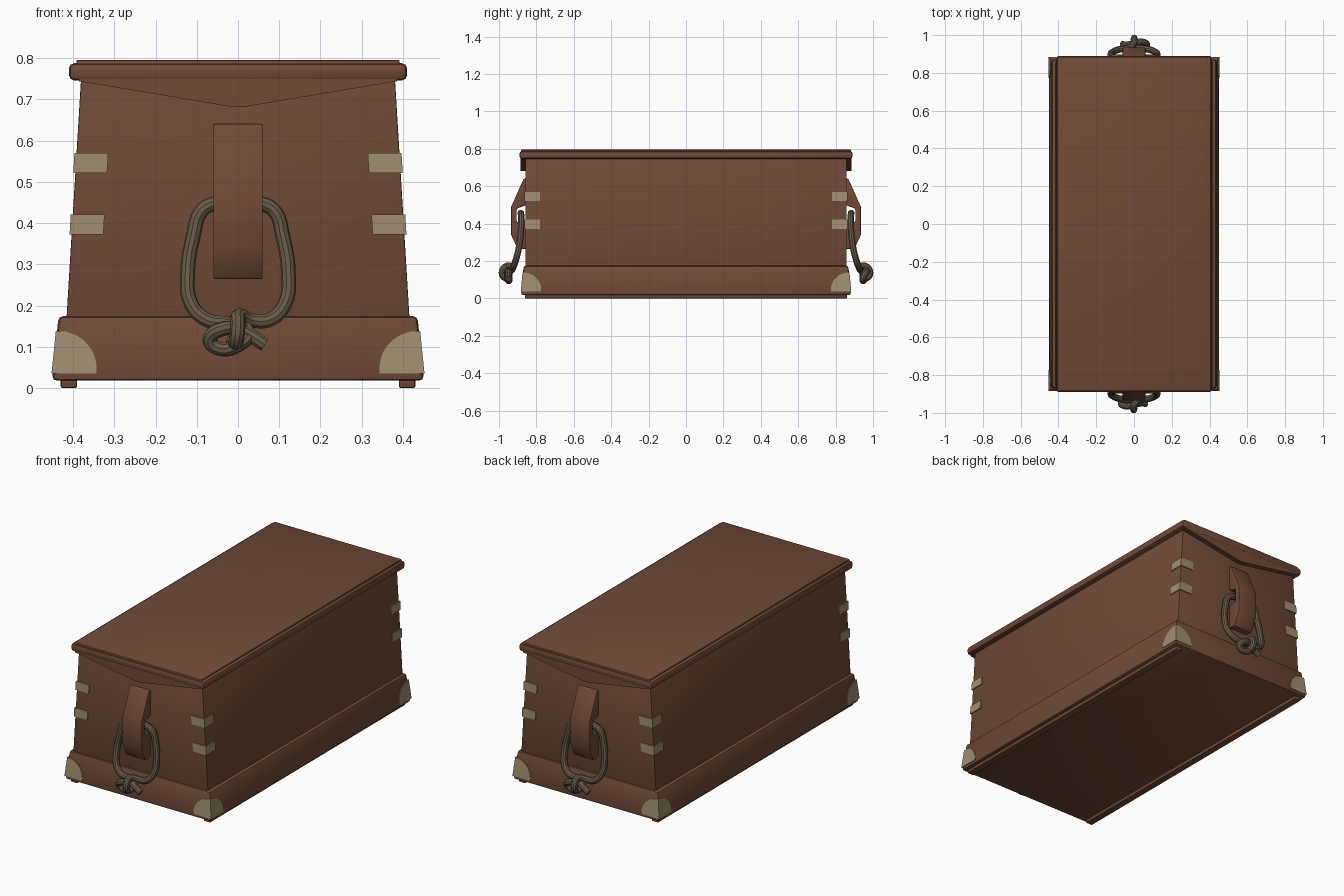
import bpy, bmesh, math

if "Cube" in bpy.data.objects:
    bpy.data.objects.remove(bpy.data.objects["Cube"], do_unlink=True)


def material(name, rgb):
    m = bpy.data.materials.new(name)
    m.use_nodes = True
    m.diffuse_color = (*rgb, 1)
    bsdf = m.node_tree.nodes["Principled BSDF"]
    bsdf.inputs["Base Color"].default_value = (*rgb, 1)
    bsdf.inputs["Roughness"].default_value = 0.8
    return m


WOOD = material("brown wood", (0.162, 0.069, 0.04))
BRASS = material("pale brass", (0.35, 0.275, 0.165))
ROPE = material("tan rope", (0.14, 0.105, 0.07))


def finish(ob, bevel=0.0, segments=2):
    """Apply an optional bevel, then smooth shading with sharp edges kept."""
    bpy.ops.object.select_all(action="DESELECT")
    ob.select_set(True)
    bpy.context.view_layer.objects.active = ob
    if bevel:
        mod = ob.modifiers.new("Bevel", "BEVEL")
        mod.width, mod.segments = bevel, segments
        bpy.ops.object.modifier_apply(modifier=mod.name)
    bpy.ops.object.shade_smooth_by_angle(angle=math.radians(35))


def add_prism(bm, near, far):
    """Close two matching outlines into a solid."""
    a = [bm.verts.new(p) for p in near]
    b = [bm.verts.new(p) for p in far]
    bm.faces.new(a)
    bm.faces.new(b[::-1])
    for i in range(len(a)):
        j = (i + 1) % len(a)
        bm.faces.new((a[j], a[i], b[i], b[j]))


def build(name, prisms, mat, bevel=0.0):
    bm = bmesh.new()
    for near, far in prisms:
        add_prism(bm, near, far)
    bmesh.ops.recalc_face_normals(bm, faces=bm.faces)
    mesh = bpy.data.meshes.new(name)
    bm.to_mesh(mesh)
    bm.free()
    mesh.materials.append(mat)
    ob = bpy.data.objects.new(name, mesh)
    bpy.context.collection.objects.link(ob)
    finish(ob, bevel)
    return ob


def block(name, low, high, bevel, cx=0.0):
    """Tapered box; low and high are (half x, half y, z)."""
    def ring(x, y, z):
        return [(cx - x, -y, z), (cx + x, -y, z), (cx + x, y, z), (cx - x, y, z)]
    return build(name, [(ring(*low), ring(*high))], WOOD, bevel)


# Chest body, base plinth, lid and floor runners
block("body", (0.417, 0.858, 0.15), (0.38, 0.858, 0.76), 0.003)
block("base", (0.451, 0.882, 0.018), (0.435, 0.868, 0.175), 0.012)
block("lid", (0.41, 0.89, 0.746), (0.41, 0.89, 0.788), 0.013)
block("lid_panel", (0.392, 0.882, 0.78), (0.392, 0.882, 0.796), 0.004)
for side, sx in (("left", 1), ("right", -1)):
    block(side + "_runner", (0.02, 0.86, 0), (0.02, 0.86, 0.03), 0.005, sx * 0.41)


# Face positions of the tapered body and base at a given height
def body_edge(z):
    return 0.417 - (z - 0.15) * 0.0607, 0.858


def base_edge(z):
    t = (z - 0.018) / 0.157
    return 0.451 - 0.016 * t, 0.882 - 0.014 * t


def corner_plate(name, outline, edge, sx, sy, thick):
    """Brass wrapped round a vertical corner; outline is (inset, height)."""
    def front(d):
        return [(sx * (edge(z)[0] - u), sy * (edge(z)[1] + d), z) for u, z in outline]

    def flank(d):
        return [(sx * (edge(z)[0] + d), sy * (edge(z)[1] - u), z) for u, z in outline]
    build(name, [(front(-0.003), front(thick)), (flank(-0.003), flank(thick))], BRASS)


# Brass straps and rounded corner guards
for sx, xname in ((1, "left"), (-1, "right")):
    for sy, yname in ((-1, "front"), (1, "back")):
        for label, z0, z1 in (("upper", 0.522, 0.57), ("lower", 0.372, 0.421)):
            outline = [(-0.005, z0), (0.077, z0), (0.077, z1), (-0.005, z1)]
            corner_plate(f"{label}_strap_{yname}_{xname}", outline, body_edge, sx, sy, 0.005)
        arc = [(0.106 * math.cos(a), 0.036 + 0.103 * math.sin(a))
               for a in (math.pi / 2 * i / 12 for i in range(13))]
        outline = [(-0.003, 0.036)] + arc + [(-0.003, 0.139)]
        corner_plate(f"corner_guard_{yname}_{xname}", outline, base_edge, sx, sy, 0.003)

# End details, turned half round for the back
TRIM = [(-0.385, 0.75), (-0.385, 0.744), (-0.015, 0.682), (0.015, 0.682),
        (0.385, 0.744), (0.385, 0.75)]
CLEAT = [(0.85, 0.64), (0.868, 0.64), (0.935, 0.49), (0.935, 0.34), (0.9, 0.265),
         (0.85, 0.265), (0.85, 0.4), (0.905, 0.41), (0.905, 0.48), (0.85, 0.5)]
# Rope leg as (x, outward, z), from the cleat hole down to the knot
LEG = [(0.055, 0.882, 0.448), (0.088, 0.88, 0.43), (0.108, 0.882, 0.37),
       (0.122, 0.892, 0.28), (0.114, 0.91, 0.205), (0.075, 0.925, 0.165)]
KNOT_LEFT = [(-0.02, 0.93, 0.155), (0.025, 0.945, 0.135), (0, 0.955, 0.105),
             (-0.045, 0.945, 0.096), (-0.068, 0.95, 0.117), (-0.04, 0.965, 0.143),
             (0.01, 0.95, 0.138), (0.065, 0.95, 0.105)]
KNOT_RIGHT = [(0.03, 0.93, 0.165), (0.002, 0.955, 0.175), (0, 0.982, 0.15),
              (-0.004, 0.975, 0.115), (-0.012, 0.93, 0.112)]


def rope(name, s):
    left = [(-x, y, z) for x, y, z in LEG]
    path = KNOT_LEFT[::-1] + left[::-1] + LEG + KNOT_RIGHT
    curve = bpy.data.curves.new(name, "CURVE")
    curve.dimensions = "3D"
    curve.bevel_depth = 0.0178
    curve.bevel_resolution = 3
    curve.resolution_u = 6
    curve.use_fill_caps = True
    spline = curve.splines.new("BEZIER")
    spline.bezier_points.add(len(path) - 1)
    for p, (x, y, z) in zip(spline.bezier_points, path):
        p.co = (-s * x, s * y, z)
        p.handle_left_type = p.handle_right_type = "AUTO"
    curve.materials.append(ROPE)
    ob = bpy.data.objects.new(name, curve)
    bpy.context.collection.objects.link(ob)
    bpy.ops.object.select_all(action="DESELECT")
    ob.select_set(True)
    bpy.context.view_layer.objects.active = ob
    bpy.ops.object.convert(target="MESH")
    finish(bpy.context.view_layer.objects.active)


for s, end in ((-1, "front"), (1, "back")):
    build(end + "_lid_trim", [([(x, s * 0.85, z) for x, z in TRIM],
                               [(x, s * 0.886, z) for x, z in TRIM])], WOOD)
    build(end + "_cleat", [([(-0.06, s * y, z) for y, z in CLEAT],
                            [(0.06, s * y, z) for y, z in CLEAT])], WOOD, 0.004)
    rope(end + "_rope_handle", s)
